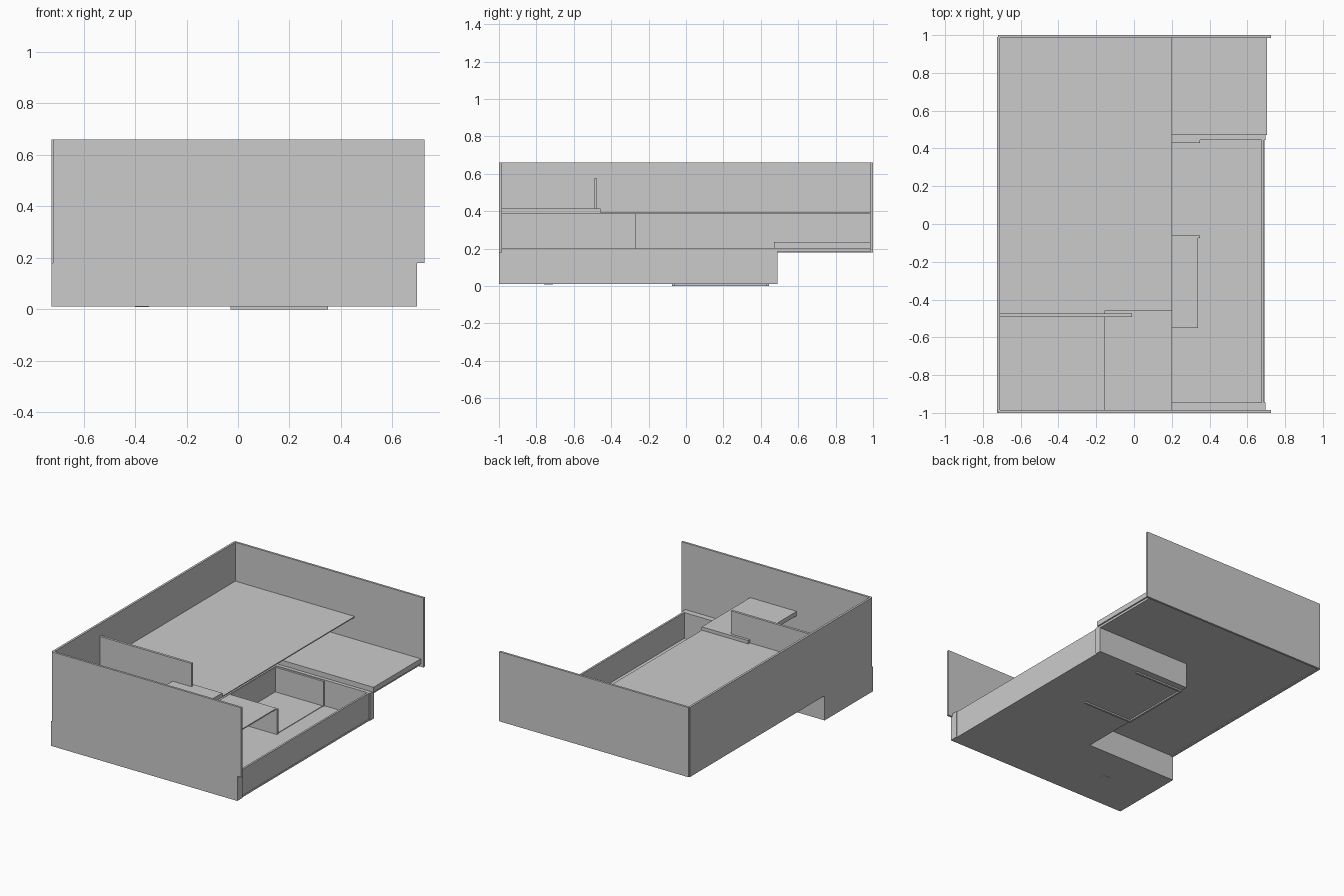
import bpy


def box(name, x, y, z):
    """Axis-aligned box from (min, max) ranges."""
    lo, hi = zip(x, y, z)
    bpy.ops.mesh.primitive_cube_add(
        size=1, location=[(a + b) / 2 for a, b in zip(lo, hi)])
    ob = bpy.context.object
    ob.name = name
    ob.scale = [b - a for a, b in zip(lo, hi)]
    bpy.ops.object.transform_apply(location=False, rotation=False, scale=True)
    return ob


TOP = 0.66

# Tall outer walls: front and back are a mirrored pair, left closes them
for name, s in (("front_wall", -1), ("back_wall", 1)):
    y = sorted((s * 1.0, s * 0.985))
    box(name, (-0.72, 0.725), y, (0.18, TOP))
box("left_wall", (-0.725, -0.71), (-0.99, 0.99), (0.18, TOP))

# Upper base floors and the raised rear slab
box("left_base", (-0.712, -0.02), (-0.48, 0.986), (0.185, 0.2))
box("rear_base", (-0.02, 0.695), (0.475, 0.986), (0.185, 0.2))
box("rear_slab", (-0.712, 0.705), (0.47, 0.986), (0.2, 0.235))

# Sunken right-hand tub
box("tub_floor", (-0.02, 0.69), (-0.99, 0.48), (0.01, 0.022))
box("tub_side", (0.675, 0.688), (-0.95, 0.45), (0.01, 0.2))
box("tub_front", (-0.02, 0.695), (-1.0, -0.945), (0.01, 0.2))
box("tub_back", (-0.02, 0.695), (0.445, 0.49), (0.01, 0.2))
box("tub_inner_side", (-0.03, -0.018), (-0.48, 0.49), (0.01, 0.2))

# Sunken left-hand pit with its drain
box("pit_floor", (-0.72, -0.02), (-0.99, -0.48), (0.01, 0.024))
box("pit_front", (-0.725, -0.02), (-1.0, -0.985), (0.01, 0.18))
box("pit_left", (-0.725, -0.71), (-0.99, -0.475), (0.01, 0.19))
box("pit_drain", (-0.4, -0.345), (-0.76, -0.71), (0.009, 0.026))

# Partition behind the pit and the wall between pit and tub
box("partition", (-0.712, -0.01), (-0.492, -0.475), (0.01, 0.575))
box("divider", (-0.022, -0.01), (-0.986, -0.27), (0.015, 0.39))

# Main deck and the slightly raised front plate
box("main_deck", (-0.712, 0.2), (-0.476, 0.986), (0.385, 0.392))
box("front_plate", (-0.155, 0.2), (-0.986, -0.457), (0.385, 0.415))

# U-shaped compartment standing through the tub floor
for name, y in (("compartment_front", -0.075), ("compartment_back", 0.43)):
    box(name, (-0.03, 0.35), (y, y + 0.014), (0.0, 0.196))
box("compartment_end", (-0.03, -0.016), (-0.065, 0.435), (0.0, 0.196))
box("compartment_floor", (-0.02, 0.345), (-0.065, 0.435), (0.012, 0.026))

# Low shelf beside the compartment
box("tub_shelf", (-0.02, 0.34), (-0.55, -0.065), (0.19, 0.198))
